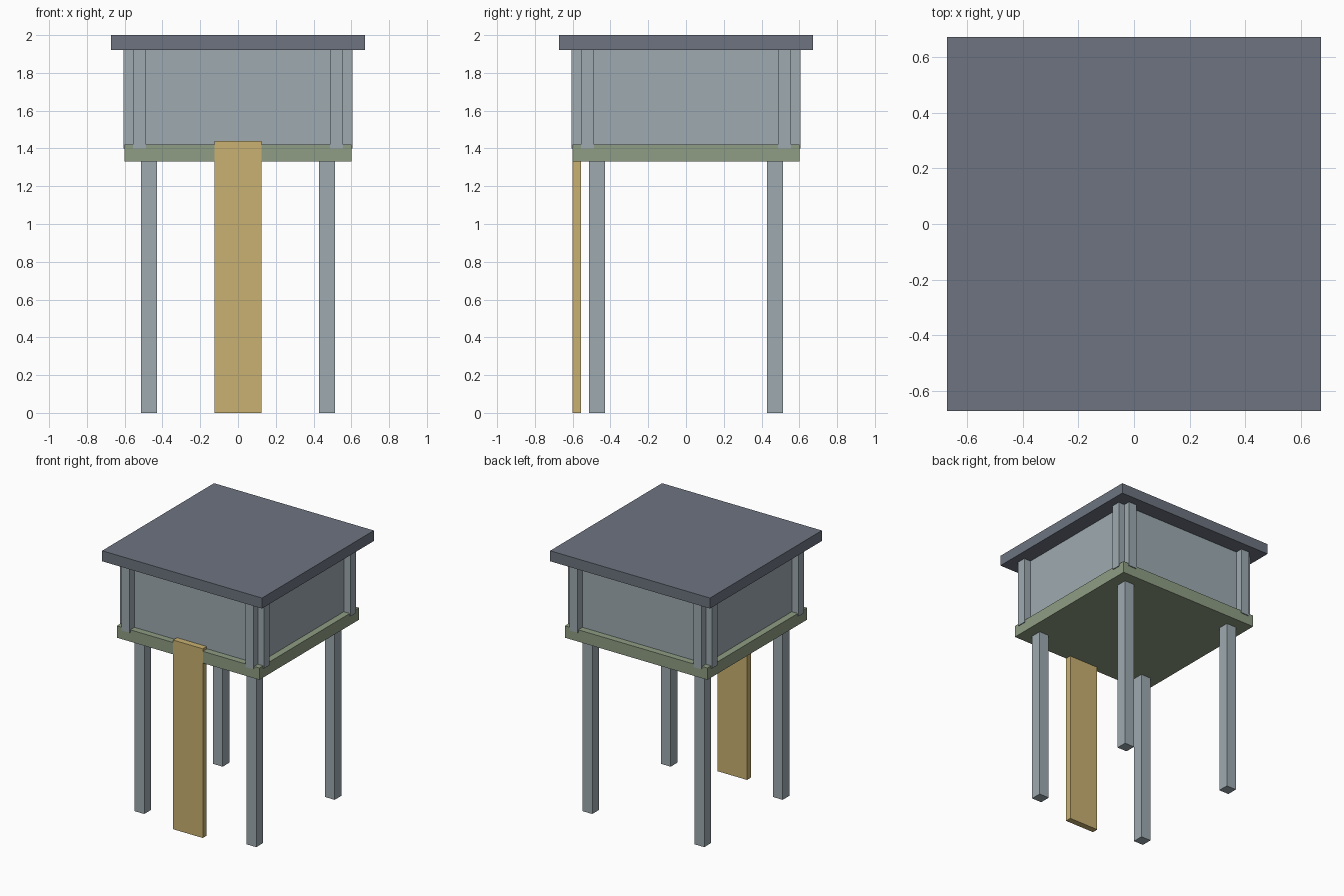
import bpy, bmesh

if "Cube" in bpy.data.objects:
    bpy.data.objects.remove(bpy.data.objects["Cube"])


def material(name, rgb):
    # sRGB 0-255 to linear
    lin = [(c / 255 / 12.92) if c < 11 else ((c / 255 + 0.055) / 1.055) ** 2.4 for c in rgb]
    m = bpy.data.materials.new(name)
    m.diffuse_color = (*lin, 1.0)
    m.use_nodes = True
    m.node_tree.nodes["Principled BSDF"].inputs["Base Color"].default_value = m.diffuse_color
    return m


def box(name, x, y, z, mat):
    """Box from (min, max) ranges on each axis."""
    bm = bmesh.new()
    bmesh.ops.create_cube(bm, size=1.0)
    for v in bm.verts:
        v.co = [r[0] + (c + 0.5) * (r[1] - r[0]) for c, r in zip(v.co, (x, y, z))]
    me = bpy.data.meshes.new(name)
    bm.to_mesh(me)
    bm.free()
    me.materials.append(mat)
    ob = bpy.data.objects.new(name, me)
    bpy.context.collection.objects.link(ob)
    return ob


def span(sign, a, b):
    return tuple(sorted((sign * a, sign * b)))


grey_blue = material("pale grey blue", (157, 170, 176))
slate = material("slate grey", (109, 116, 128))
sage = material("sage green", (143, 157, 131))
straw = material("straw yellow", (201, 177, 113))

# Main body: roof slab, cabin and floor platform
box("roof", (-0.673, 0.673), (-0.673, 0.673), (1.92, 2.0), slate)
box("cabin", (-0.55, 0.55), (-0.55, 0.55), (1.42, 1.92), grey_blue)
box("platform", (-0.6, 0.6), (-0.6, 0.6), (1.33, 1.42), sage)

# Ramp board standing against the front edge
box("ramp", (-0.125, 0.125), (-0.602, -0.555), (0.0, 1.44), straw)

# Legs and the paired posts at each corner
for sx, side in ((-1, "left"), (1, "right")):
    for sy, end in ((-1, "front"), (1, "back")):
        box(f"{end}_{side}_leg", span(sx, 0.43, 0.513), span(sy, 0.43, 0.513), (0.0, 1.33), grey_blue)
        box(f"{end}_wall_{side}_post", span(sx, 0.487, 0.555), span(sy, 0.54, 0.607), (1.4, 1.92), grey_blue)
        box(f"{side}_wall_{end}_post", span(sx, 0.54, 0.607), span(sy, 0.487, 0.555), (1.4, 1.92), grey_blue)
